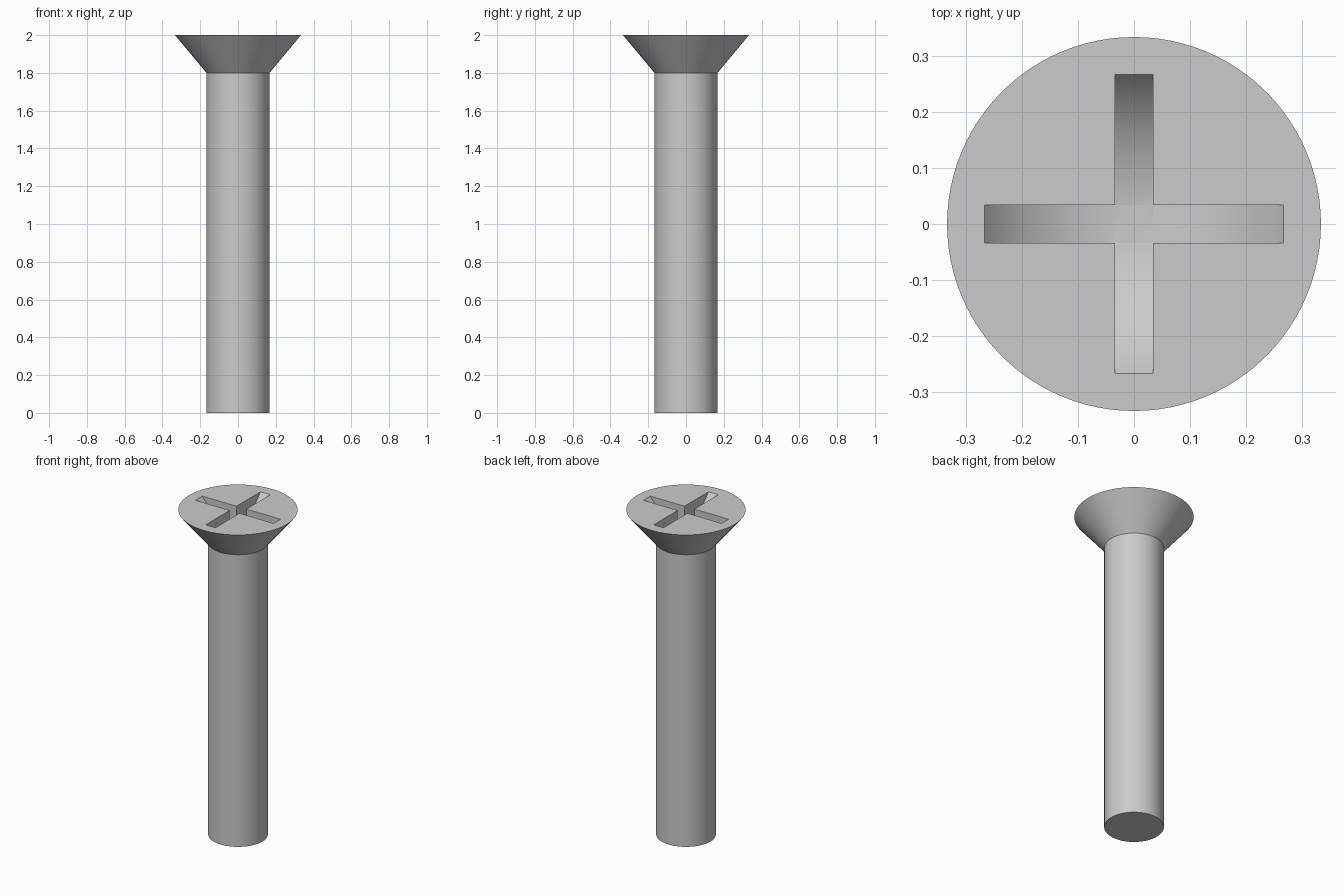
import bpy
import bmesh
import math
from mathutils import Matrix, Vector

cube = bpy.data.objects.get("Cube")
if cube:
    bpy.data.objects.remove(cube, do_unlink=True)

HEAD_R, SHANK_R = 1 / 3, 1 / 6
HEAD_BASE, TOP = 1.8, 2.0
SLOT_WIDTH, SLOT_CENTRE = 0.067, 2.2

steel = bpy.data.materials.new("light grey steel")
steel.use_nodes = True
colour = (0.6, 0.6, 0.6, 1)
steel.diffuse_color = colour
steel.node_tree.nodes["Principled BSDF"].inputs["Base Color"].default_value = colour


def add_object(name, bm):
    bmesh.ops.recalc_face_normals(bm, faces=bm.faces)
    mesh = bpy.data.meshes.new(name)
    bm.to_mesh(mesh)
    bm.free()
    mesh.materials.append(steel)
    obj = bpy.data.objects.new(name, mesh)
    bpy.context.collection.objects.link(obj)
    return obj


def lathe(name, profile, steps=96):
    """Closed solid from rings of (radius, height)."""
    bm = bmesh.new()
    rings = []
    for r, z in profile:
        angles = [math.tau * i / steps for i in range(steps)]
        rings.append([bm.verts.new((r * math.cos(a), r * math.sin(a), z)) for a in angles])
    for low, high in zip(rings, rings[1:]):
        for i in range(steps):
            j = (i + 1) % steps
            bm.faces.new((low[i], low[j], high[j], high[i]))
    bm.faces.new(rings[0])
    bm.faces.new(rings[-1])
    return add_object(name, bm)


def slot_disc(name, axis):
    """Upright disc that mills a round-bottomed slot."""
    bm = bmesh.new()
    turn = Matrix.Rotation(math.pi / 2, 4, axis)
    place = Matrix.Translation(Vector((0, 0, SLOT_CENTRE))) @ turn
    bmesh.ops.create_cone(bm, cap_ends=True, segments=128, radius1=HEAD_R,
                          radius2=HEAD_R, depth=SLOT_WIDTH, matrix=place)
    return add_object(name, bm)


# Shank and countersunk head
screw = lathe("screw", [(SHANK_R, 0), (SHANK_R, HEAD_BASE), (HEAD_R, TOP)])
bpy.ops.object.select_all(action="DESELECT")
screw.select_set(True)
bpy.context.view_layer.objects.active = screw

# Cross recess with curved floor
for axis in "XY":
    cutter = slot_disc("slot_cutter", axis)
    cutter.hide_render = True
    cut = screw.modifiers.new("slot", "BOOLEAN")
    cut.operation = "DIFFERENCE"
    cut.solver = "EXACT"
    cut.object = cutter
    bpy.ops.object.modifier_apply(modifier=cut.name)
    bpy.data.objects.remove(cutter, do_unlink=True)

bpy.ops.object.shade_smooth_by_angle(angle=math.radians(30))
